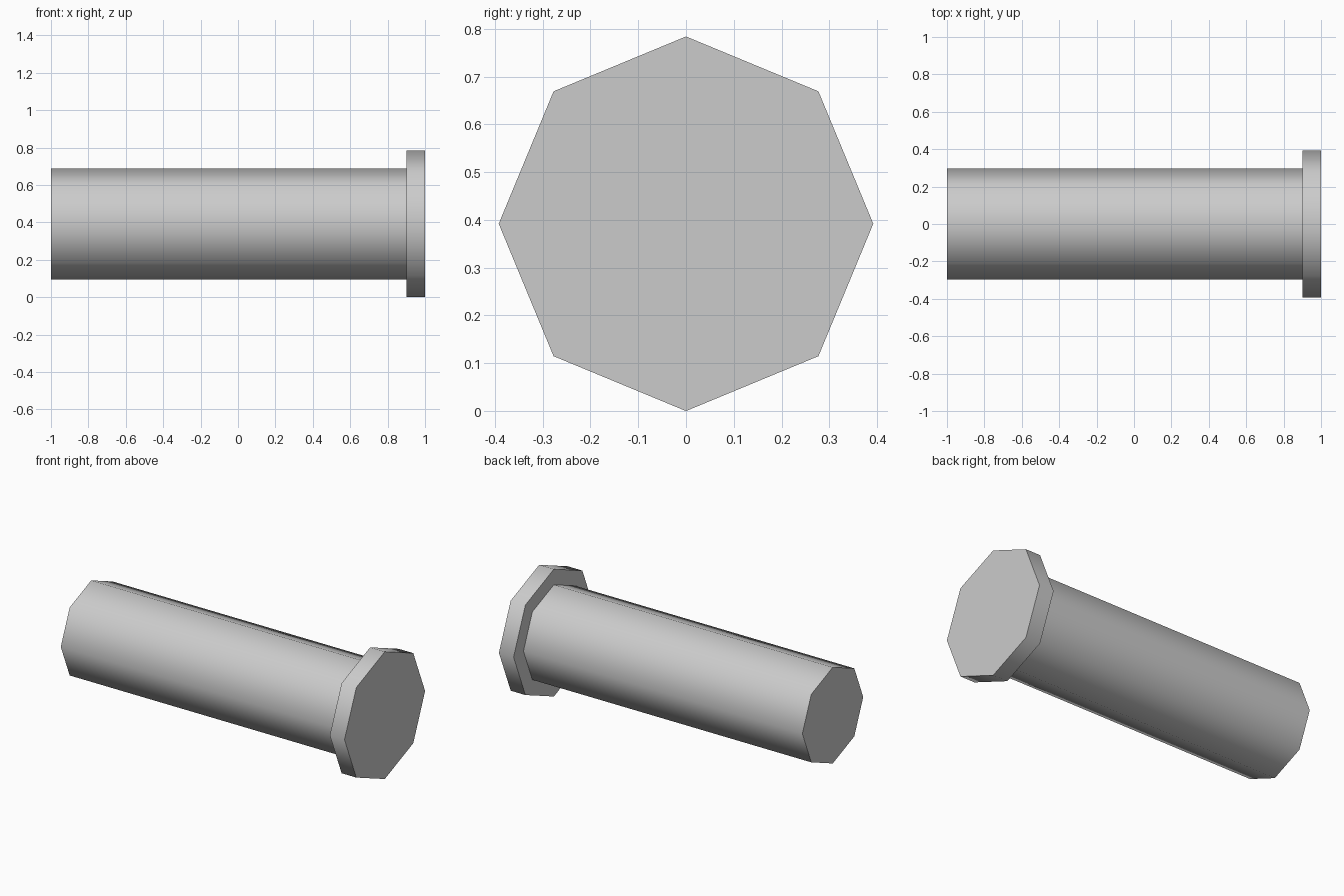
import bpy
import math

cube = bpy.data.objects.get("Cube")
if cube:
    bpy.data.objects.remove(cube, do_unlink=True)

SIDES = 8
FLANGE_RADIUS = 0.392
SHAFT_RADIUS = 0.296

# Plain grey for the whole pin
grey = bpy.data.materials.new("plain_grey")
grey.use_nodes = True
colour = (0.6, 0.6, 0.6, 1)
grey.diffuse_color = colour
grey.node_tree.nodes["Principled BSDF"].inputs["Base Color"].default_value = colour


def octagonal_rod(name, radius, x_start, x_end):
    """Capped rod along x with smooth sides and sharp end rims."""
    bpy.ops.mesh.primitive_cylinder_add(
        vertices=SIDES, radius=radius, depth=x_end - x_start,
        location=((x_start + x_end) / 2, 0, FLANGE_RADIUS),
        rotation=(0, math.pi / 2, 0))
    rod = bpy.context.object
    rod.name = name
    rod.data.materials.append(grey)
    bpy.ops.object.shade_smooth_by_angle(angle=math.radians(60))
    return rod


# Long shaft seated against the wider end flange
octagonal_rod("shaft", SHAFT_RADIUS, -1.0, 0.91)
octagonal_rod("end_flange", FLANGE_RADIUS, 0.9, 1.0)
